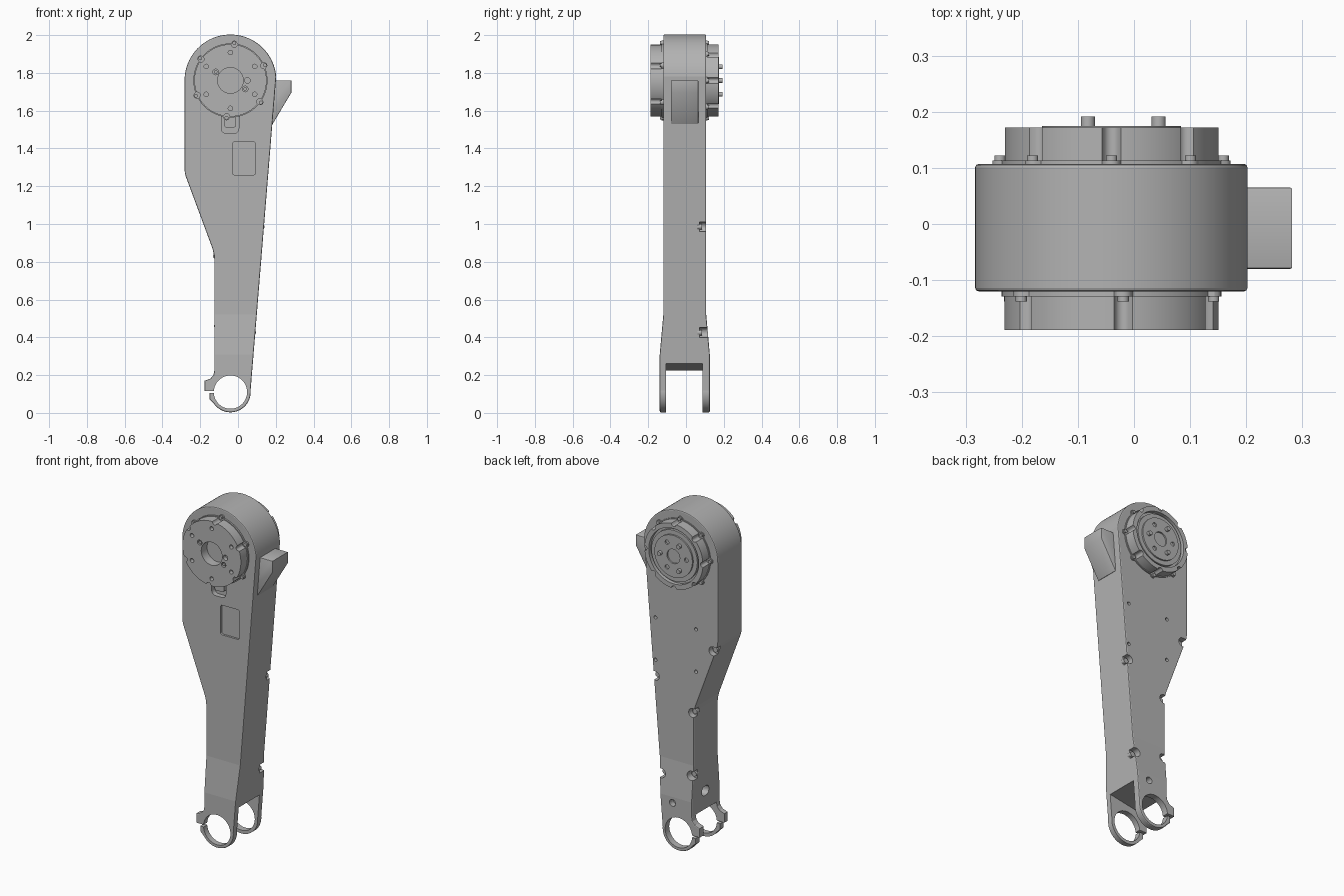
import bpy, bmesh
from math import sin, cos, pi, sqrt, asin, radians

cube = bpy.data.objects.get("Cube")
if cube:
    bpy.data.objects.remove(cube, do_unlink=True)

grey = bpy.data.materials.new("machined grey")
grey.use_nodes = True
grey.diffuse_color = (0.45, 0.45, 0.45, 1)
grey.node_tree.nodes["Principled BSDF"].inputs["Base Color"].default_value = grey.diffuse_color

parts = []
CX, TOP, LOW = -0.04, 1.76, 0.11      # joint axes
FRONT, BACK = -0.12, 0.107            # housing faces


def arc(x, z, r, a0, a1, n):
    return [(x + r * cos(a0 + (a1 - a0) * i / n), z + r * sin(a0 + (a1 - a0) * i / n))
            for i in range(n + 1)]


def circle(x, z, r, n=32):
    return arc(x, z, r, 0, 2 * pi, n)[:-1]


def rect(x0, x1, z0, z1, r=0.0):
    if not r:
        return [(x0, z0), (x1, z0), (x1, z1), (x0, z1)]
    corners = [(x1 - r, z1 - r), (x0 + r, z1 - r), (x0 + r, z0 + r), (x1 - r, z0 + r)]
    return [p for i, (x, z) in enumerate(corners)
            for p in arc(x, z, r, i * pi / 2, (i + 1) * pi / 2, 6)]


def lobed(r, size, count, start, sign):
    """Circle with round lugs (sign 1) or scallops (sign -1) on its rim."""
    pts, step = [], 2 * pi / count
    for i in range(288):
        a = 2 * pi * i / 288
        d = (a - start + step / 2) % step - step / 2
        rr = r + sign * sqrt(max(0, size ** 2 - (r * d) ** 2))
        pts.append((CX + rr * cos(a), TOP + rr * sin(a)))
    return pts


def prism(name, pts, w0, w1, axis="y", bevel=0.0, keep=True):
    """Extrude an outline along y (points are x, z) or along x (points are y, z)."""
    bm = bmesh.new()
    place = (lambda u, v, w: (u, w, v)) if axis == "y" else (lambda u, v, w: (w, u, v))
    ends = [[bm.verts.new(place(u, v, w)) for u, v in pts] for w in (w0, w1)]
    caps = [bm.faces.new(e) for e in ends]
    n = len(pts)
    for i in range(n):
        j = (i + 1) % n
        bm.faces.new((ends[0][i], ends[0][j], ends[1][j], ends[1][i]))
    bmesh.ops.recalc_face_normals(bm, faces=bm.faces[:])
    if bevel:
        edges = list({e for c in caps for e in c.edges})
        bmesh.ops.bevel(bm, geom=edges, offset=bevel, segments=2, profile=0.5, affect="EDGES")
    mesh = bpy.data.meshes.new(name)
    bm.to_mesh(mesh)
    bm.free()
    ob = bpy.data.objects.new(name, mesh)
    bpy.context.collection.objects.link(ob)
    if keep:
        parts.append(ob)
    return ob


def cut(target, pts, w0, w1, axis="y"):
    cutter = prism("cutter", pts, w0, w1, axis, keep=False)
    cutter.hide_render = True
    mod = target.modifiers.new("cut", "BOOLEAN")
    mod.operation, mod.solver, mod.object = "DIFFERENCE", "EXACT", cutter
    bpy.context.view_layer.objects.active = target
    bpy.ops.object.modifier_apply(modifier=mod.name)
    bpy.data.objects.remove(cutter, do_unlink=True)


# Arm housing: tapered outline between the two joints, with the clamp tab
tilt = asin((0.243 - 0.107) / (TOP - LOW))
outline = arc(CX, TOP, 0.243, tilt, pi, 48)
outline += [(-0.283, 1.29), (-0.281, 1.27), (-0.276, 1.25),
            (-0.135, 0.87), (-0.128, 0.84), (-0.125, 0.81),
            (-0.125, 0.225), (-0.13, 0.2), (-0.145, 0.182), (-0.177, 0.17),
            (-0.177, 0.113), (-0.15, 0.108), (-0.15, 0.07)]
outline += arc(CX, LOW, 0.107, radians(215), 2 * pi + tilt, 42)
arm = prism("arm_housing", outline, FRONT, BACK, bevel=0.006)

# Flare the fork end outward in y
bm = bmesh.new()
bm.from_mesh(arm.data)
for z in (0.52, 0.31):
    bmesh.ops.bisect_plane(bm, geom=bm.verts[:] + bm.edges[:] + bm.faces[:],
                           plane_co=(0, 0, z), plane_no=(0, 0, 1))
for v in bm.verts:
    t = min(1, max(0, (0.52 - v.co.z) / 0.21))
    v.co.y += 0.019 * t * (1 if v.co.y > 0 else -1)
bm.to_mesh(arm.data)
bm.free()

# Fork slot, bearing eye, clamp slit and side opening
cut(arm, [(-0.3, -0.1), (0.2, -0.1), (0.2, 0.28), (0.06, 0.258), (-0.125, 0.225), (-0.3, 0.2)],
    -0.105, 0.088)
cut(arm, circle(CX, LOW, 0.088, 96), -0.3, 0.3)
cut(arm, rect(-0.3, -0.1, 0.104, 0.117), -0.3, 0.3)
cut(arm, rect(-0.035, 0.03, 0.305, 0.36, 0.025), -0.2, -0.07, "x")

# Front pockets
cut(arm, rect(-0.03, 0.093, 1.26, 1.435, 0.012), -0.2, FRONT + 0.012)
cut(arm, rect(-0.088, 0.004, 1.48, 1.62, 0.025), -0.2, FRONT + 0.03)
prism("cable_connector", rect(-0.072, -0.012, 1.51, 1.6, 0.012), FRONT + 0.005, FRONT + 0.04)

# Back screw holes and edge notches with screws
for x in (-0.14, 0.125):
    for z in (1.08, 1.33):
        cut(arm, circle(x, z, 0.01, 16), BACK - 0.03, 0.2)
cut(arm, circle(0.0, 0.275, 0.02), 0.09, 0.2)
for i, (x, z) in enumerate([(-0.25, 1.23), (-0.118, 0.83), (-0.112, 0.46),
                            (0.126, 0.985), (0.08, 0.425)]):
    side = -1 if x < 0 else 1
    cut(arm, circle(x, z, 0.026), 0.072, 0.2)
    cut(arm, rect(min(x, x + side * 0.06), max(x, x + side * 0.06), z - 0.026, z + 0.026),
        0.072, 0.2)
    prism(f"notch_screw_{i + 1}", circle(x, z, 0.015, 20), 0.06, 0.085)

# Side stop wedge
prism("side_stop", [(0.1, 1.76), (0.282, 1.76), (0.282, 1.695), (0.184, 1.53), (0.1, 1.53)],
      -0.08, 0.065, bevel=0.004)

# Front actuator cover
first = radians(24)
prism("front_flange", lobed(0.196, 0.016, 6, first, 1), FRONT - 0.009, FRONT + 0.01)
cover = prism("front_cover", lobed(0.191, 0.015, 6, first, -1), -0.189, FRONT + 0.01)
cut(cover, circle(CX, TOP, 0.068, 64), -0.3, -0.135)
for i in range(6):
    a = pi / 6 + i * pi / 3
    cut(cover, circle(CX + 0.148 * cos(a), TOP + 0.148 * sin(a), 0.012, 20), -0.3, -0.165)
    a = first + i * pi / 3
    prism(f"front_screw_{i + 1}", circle(CX + 0.199 * cos(a), TOP + 0.199 * sin(a), 0.01, 16),
          FRONT - 0.018, FRONT)
for a in (radians(150), radians(-30), 0):
    x, z = CX + 0.09 * cos(a), TOP + 0.09 * sin(a)
    cut(cover, circle(x, z, 0.015, 20), -0.3, -0.165)
    if a:
        prism("dowel", circle(x, z, 0.009, 16), -0.186, -0.16)

# Back actuator cover: scalloped wall, groove and raised output disc
prism("back_flange", lobed(0.196, 0.016, 8, 0, 1), BACK - 0.01, BACK + 0.006)
wall = prism("back_cover", lobed(0.191, 0.016, 8, 0, -1), BACK - 0.01, 0.172)
cut(wall, circle(CX, TOP, 0.163, 96), 0.15, 0.3)
prism("output_ring", circle(CX, TOP, 0.15, 96), 0.14, 0.166)
disc = prism("output_disc", circle(CX, TOP, 0.124, 96), 0.14, 0.175)
cut(disc, circle(CX, TOP, 0.042, 48), 0.155, 0.3)
for i in range(8):
    a = i * pi / 4
    prism(f"back_screw_{i + 1}", circle(CX + 0.199 * cos(a), TOP + 0.199 * sin(a), 0.01, 16),
          BACK, BACK + 0.015)
for i in range(6):
    a = i * pi / 3
    spot = circle(CX + 0.084 * cos(a), TOP + 0.084 * sin(a), 0.0125, 24)
    if i % 2:
        cut(disc, spot, 0.16, 0.3)
    else:
        prism(f"drive_pin_{i // 2 + 1}", spot, 0.16, 0.192)

# Material and shading
for ob in parts:
    ob.data.materials.clear()
    ob.data.materials.append(grey)
    for p in ob.data.polygons:
        p.material_index = 0
    bpy.ops.object.select_all(action="DESELECT")
    ob.select_set(True)
    bpy.context.view_layer.objects.active = ob
    bpy.ops.object.shade_smooth_by_angle(angle=radians(4.5 if ob is arm else 30))
